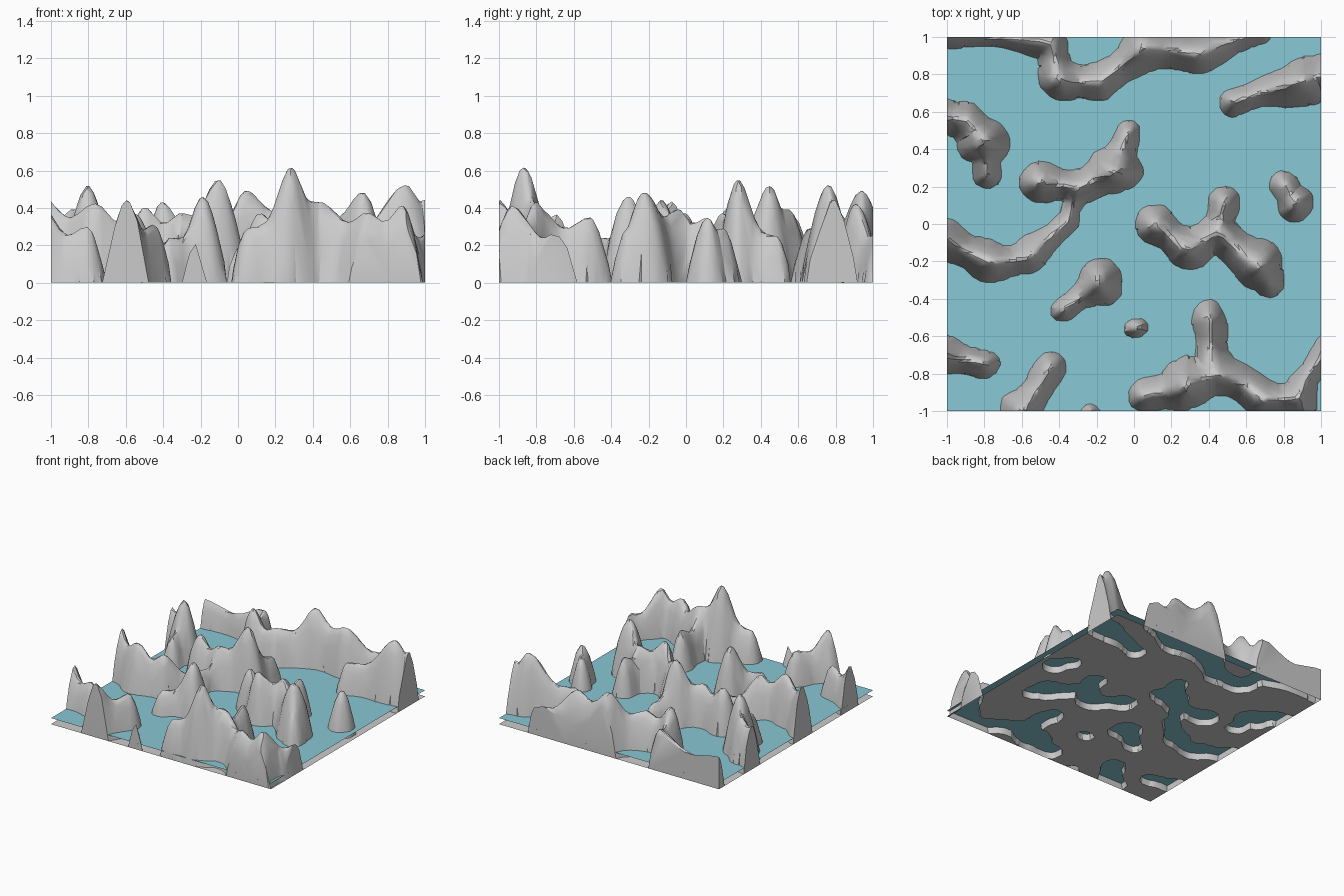
import bpy, bmesh, math
from mathutils import noise, Vector

if "Cube" in bpy.data.objects:
    bpy.data.objects.remove(bpy.data.objects["Cube"])

WATER = 0.05
N = 170

# key summits along each ridge: (x, y, crest height); widths and saddles follow from rules
ridges = [
    # north, north-east and west ranges
    [(-1, 1.01, .27), (-.44, .97, .34), (-.4, .77, .44), (-.18, .75, .34), (.05, .93, .5),
     (.36, .92, .43), (.66, 1.02, .27)],
    [(.53, .64, .3), (.91, .77, .53), (1.03, .8, .45)],
    [(-1.03, .57, .38), (-.89, .55, .4), (-.8, .44, .53), (-.79, .27, .3)],
    # long winding west-centre ridge and its spur
    [(-1.02, -.08, .44), (-.76, -.2, .43), (-.56, -.16, .38), (-.36, .02, .24),
     (-.31, .18, .38), (-.1, .29, .56), (-.03, .49, .26)],
    [(-.31, .18, .38), (-.5, .23, .41)],
    # centre-east ridge and its spur
    [(.11, -.01, .38), (.29, -.13, .45), (.44, -.04, .4), (.48, .11, .36)],
    [(.44, -.04, .4), (.67, -.22, .49), (.72, -.3, .3)],
    # lone islands
    [(-.37, -.45, .25), (-.18, -.31, .47)],
    [(.81, .21, .3), (.87, .12, .36)],
    [(.02, -.56, .23)],
    [(-.23, -1.03, .25)],
    # south-east range and its spur, south-west islands
    [(.04, -.92, .3), (.28, -.86, .63), (.44, -.8, .44), (.7, -.93, .38), (.88, -.93, .42),
     (1.02, -.66, .27)],
    [(.39, -.51, .36), (.44, -.78, .4)],
    [(-1.03, -.7, .38), (-.8, -.75, .31)],
    [(-.6, -.98, .44), (-.45, -.77, .32)],
]
segments = []
for line in ridges:
    for (ax, ay, az), (bx, by, bz) in zip(line, line[1:] or line):
        length = math.hypot(bx - ax, by - ay)
        segments.append((ax, ay, az, bx - ax, by - ay, bz - az, max(length ** 2, 1e-6),
                         min(.08, .35 * length)))


def height(x, y):
    # ragged coastline and lightly bent ridges
    w = .018 * noise.noise(Vector((x * 7, y * 7, 3)))
    x += .03 * noise.noise(Vector((x * 4, y * 4, 8)))
    y += .03 * noise.noise(Vector((x * 4, y * 4, 15)))
    best = 0
    for ax, ay, az, dx, dy, dz, len2, dip in segments:
        t = ((x - ax) * dx + (y - ay) * dy) / len2
        t = min(1, max(0, t))
        # crest eases between summits and sags into a smooth saddle
        crest = az + dz * t * t * (3 - 2 * t) - dip * math.sin(math.pi * t) ** 2
        r = min(.14, .27 * crest) + w
        u = math.hypot(x - ax - t * dx, y - ay - t * dy) / r
        if u < 1:
            best = max(best, WATER + (crest - WATER) * (1 - u ** 1.8))
    return best


# rocky terrain: flat sea bed at z = 0, outermost ring folded down as a closed rim
bm = bmesh.new()
bmesh.ops.create_grid(bm, x_segments=N, y_segments=N, size=1 + 2 / N)
for v in bm.verts:
    v.co.x = min(1, max(-1, v.co.x))
    v.co.y = min(1, max(-1, v.co.y))
    v.co.z = 0 if v.is_boundary else height(v.co.x, v.co.y)
# soften crests, leaving the sea bed and the rim in place
crest_verts = [v for v in bm.verts if v.co.z > .12 and max(abs(v.co.x), abs(v.co.y)) < .985]
for _ in range(4):
    bmesh.ops.smooth_vert(bm, verts=crest_verts, factor=.5, use_axis_z=True)
bmesh.ops.remove_doubles(bm, verts=bm.verts, dist=.0005)
mesh = bpy.data.meshes.new("rocky_terrain")
bm.to_mesh(mesh)
bm.free()
terrain = bpy.data.objects.new("rocky_terrain", mesh)
bpy.context.collection.objects.link(terrain)
bpy.context.view_layer.objects.active = terrain
terrain.select_set(True)
# large facets on the slopes
dec = terrain.modifiers.new("facets", 'DECIMATE')
dec.ratio = .07
bpy.ops.object.modifier_apply(modifier=dec.name)
bpy.ops.object.shade_smooth_by_angle(angle=math.radians(30))

# water surface
bpy.ops.mesh.primitive_plane_add(size=2, location=(0, 0, WATER))
water = bpy.context.object
water.name = "water_surface"
mat = bpy.data.materials.new("water")
mat.diffuse_color = (.25, .58, .66, 1)
mat.use_nodes = True
mat.node_tree.nodes["Principled BSDF"].inputs["Base Color"].default_value = mat.diffuse_color
water.data.materials.append(mat)
